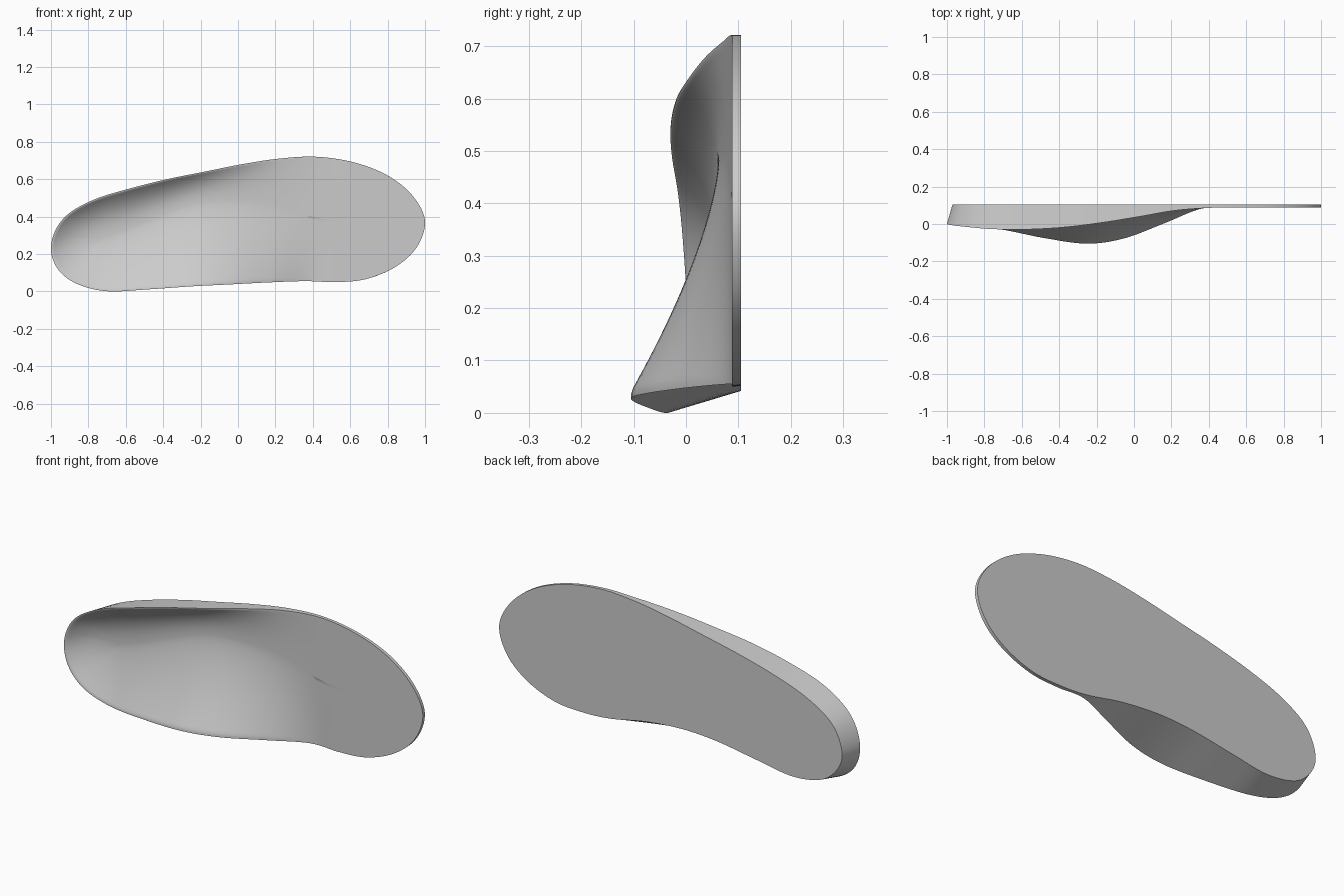
import bpy, bmesh, math
from mathutils import Vector

if "Cube" in bpy.data.objects:
    bpy.data.objects.remove(bpy.data.objects["Cube"])

# Control points round the sole: rim x, rim z, rim y, back x, back z
PTS = [
    (-1.00, .22, .000, -.97, .22), (-.975, .33, -.006, -.945, .325),
    (-.90, .42, -.015, -.88, .405), (-.76, .495, -.027, -.75, .48),
    (-.58, .55, -.029, -.58, .54), (-.38, .60, -.018, -.38, .593),
    (-.18, .64, .006, -.18, .636), (.02, .68, .038, .02, .678),
    (.22, .71, .072, .22, .71), (.42, .72, .087, .42, .72),
    (.62, .69, .088, .62, .69), (.80, .62, .088, .80, .62),
    (.935, .51, .088, .935, .51), (1.0, .375, .088, 1.0, .375),
    (.955, .235, .088, .955, .235), (.84, .13, .088, .84, .13),
    (.68, .065, .088, .68, .065), (.52, .05, .088, .52, .052),
    (.36, .055, .082, .36, .062), (.16, .048, .003, .16, .10),
    (-.05, .037, -.076, -.05, .118), (-.25, .027, -.105, -.25, .108),
    (-.48, .011, -.075, -.48, .072), (-.70, .001, -.031, -.68, .042),
    (-.86, .04, -.018, -.84, .065), (-.96, .115, -.006, -.93, .13),
]
BACK_Y = .105
STEPS, RINGS = 8, 26


def spline(points, steps):
    """Closed Catmull-Rom curve through the control rows."""
    out, n = [], len(points)
    for i in range(n):
        a, b, c, d = (points[(i + k) % n] for k in (-1, 0, 1, 2))
        for s in range(steps):
            t = s / steps
            out.append([.5 * (2*q + (r-p)*t + (2*p - 5*q + 4*r - w)*t*t
                              + (3*q - p - 3*r + w)*t**3)
                        for p, q, r, w in zip(a, b, c, d)])
    return out


def smooth(a, b, x):
    t = min(1, max(0, (x - a) / (b - a)))
    return t * t * (3 - 2 * t)


def spine(x):
    """Deepest line of the footbed."""
    x = min(.55, max(-.72, x))
    z = .27 + .21 * smooth(-.85, -.1, x) - .10 * smooth(0, .6, x)
    return Vector((x, z))


def floor_y(x):
    return .06 + .028 * smooth(-.25, .42, x)


rows = spline(PTS, STEPS)
n = len(rows)
bm = bmesh.new()

# Flat underside ring, then footbed rings from the rim to the spine
rings = [[bm.verts.new((r[3], BACK_Y, r[4])) for r in rows]]
for k in range(RINGS + 1):
    t = .98 * (k / RINGS) ** 1.2
    ring = []
    for x, z, y, _, _ in rows:
        rim, mid = Vector((x, z)), spine(x)
        p = rim.lerp(mid, t)
        out = (rim - mid).normalized()
        power = 2.6 - 1.15 * max(0, -out.y)      # steep cup, gentle arch
        u = max(0, (t - .03) / .97)              # narrow lip at the rim
        depth = 1 - (1 - u) ** power
        ring.append(bm.verts.new((p.x, y + (floor_y(mid.x) - y) * depth, p.y)))
    rings.append(ring)

for a, b in zip(rings, rings[1:]):
    for i in range(n):
        j = (i + 1) % n
        bm.faces.new((a[i], a[j], b[j], b[i]))
caps = [bm.faces.new(rings[0]), bm.faces.new(rings[-1])]
bmesh.ops.triangulate(bm, faces=caps)
bmesh.ops.recalc_face_normals(bm, faces=bm.faces[:])

mesh = bpy.data.meshes.new("insole")
bm.to_mesh(mesh)
bm.free()
insole = bpy.data.objects.new("insole", mesh)
bpy.context.collection.objects.link(insole)

# Single plain grey
grey = bpy.data.materials.new("light_grey")
grey.diffuse_color = (.6, .6, .6, 1)
grey.use_nodes = True
grey.node_tree.nodes["Principled BSDF"].inputs["Base Color"].default_value = grey.diffuse_color
mesh.materials.append(grey)

bpy.context.view_layer.objects.active = insole
insole.select_set(True)
bpy.ops.object.shade_smooth_by_angle(angle=math.radians(35))
